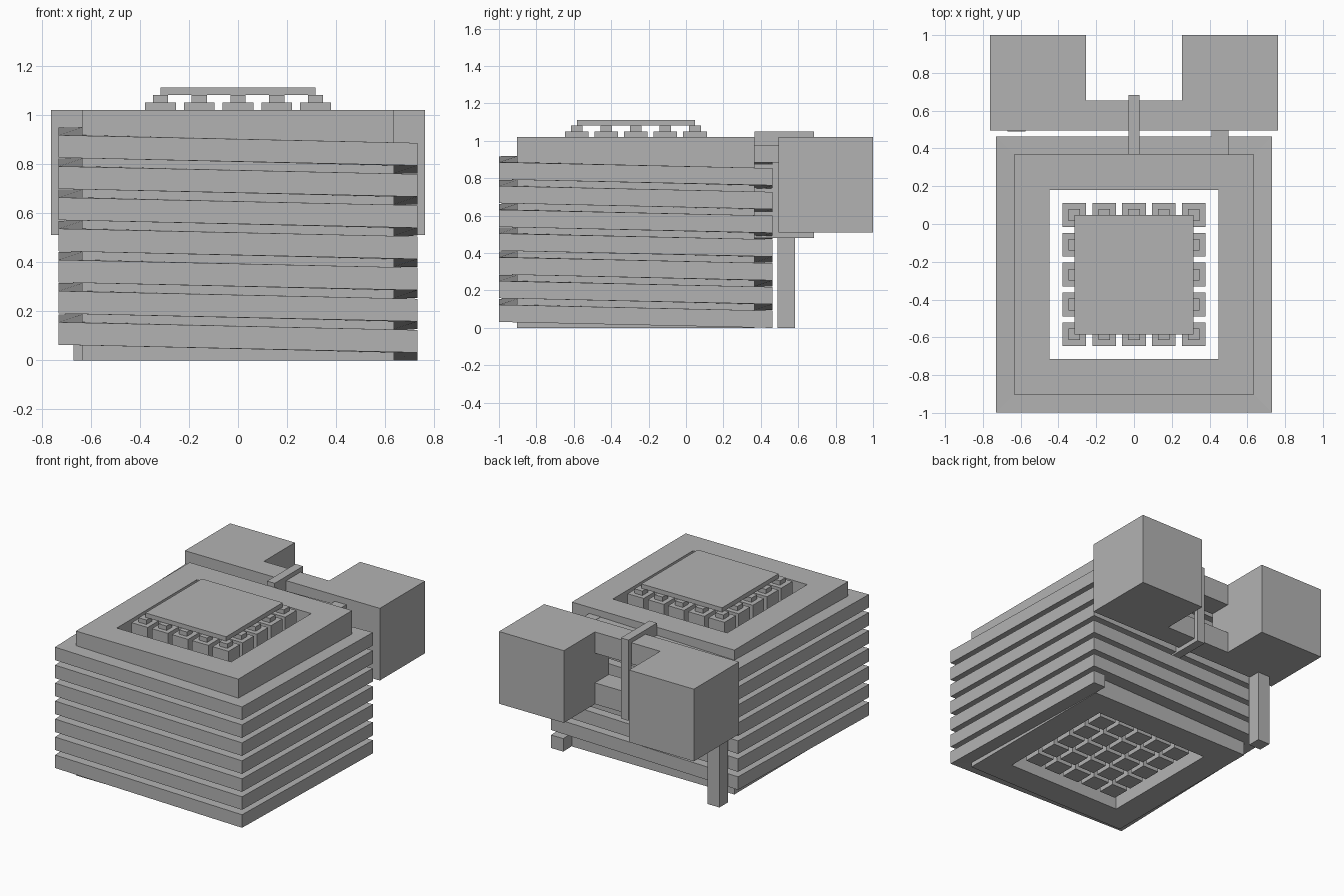
import bpy
import bmesh

cube = bpy.data.objects.get("Cube")
if cube:
    bpy.data.objects.remove(cube)

# One flat grey for every part
grey = bpy.data.materials.new("plain_grey")
grey.use_nodes = True
COLOUR = (0.45, 0.45, 0.45, 1)
grey.diffuse_color = COLOUR
grey.node_tree.nodes["Principled BSDF"].inputs["Base Color"].default_value = COLOUR


def finish(name, bm):
    bmesh.ops.recalc_face_normals(bm, faces=bm.faces)
    mesh = bpy.data.meshes.new(name)
    bm.to_mesh(mesh)
    bm.free()
    mesh.materials.append(grey)
    obj = bpy.data.objects.new(name, mesh)
    bpy.context.collection.objects.link(obj)
    return obj


def box(name, xs, ys, zs):
    bm = bmesh.new()
    bmesh.ops.create_cube(bm, size=1)
    for v in bm.verts:
        v.co = [r[0] if c < 0 else r[1] for c, r in zip(v.co, (xs, ys, zs))]
    return finish(name, bm)


def sweep(name, rings, closed=False):
    """Skin a list of four-point cross-sections."""
    bm = bmesh.new()
    loops = [[bm.verts.new(p) for p in ring] for ring in rings]
    pairs = list(zip(loops, loops[1:]))
    if closed:
        pairs.append((loops[-1], loops[0]))
    else:
        bm.faces.new(loops[0])
        bm.faces.new(loops[-1])
    for a, b in pairs:
        for i in range(4):
            j = (i + 1) % 4
            bm.faces.new((a[i], a[j], b[j], b[i]))
    return finish(name, bm)


def section(inner, outer, low, high):
    return [(*inner, low), (*outer, low), (*outer, high), (*inner, high)]


MID_Y = -0.268
CORNERS = [(1, 1), (1, -1), (-1, -1), (-1, 1)]


def corner(k, half):
    sx, sy = CORNERS[k % 4]
    return (sx * half, MID_Y + sy * half)


# Square tube that carries the winding
sweep("core_tube", [section(corner(k, 0.447), corner(k, 0.635), 0, 1.02)
                    for k in range(4)], closed=True)

# Square helical winding with mitred corners
TURNS, PITCH, WIRE, OUT = 7, 0.127, 0.092, 0.731
BACK = MID_Y + OUT
rings = [section((0.635, BACK), (OUT, BACK), 0, WIRE)]
for k in range(1, TURNS * 4):
    z = k * PITCH / 4
    rings.append(section(corner(k, 0.635), corner(k, OUT), z, z + WIRE))
z = TURNS * PITCH - 0.005
rings.append(section((0.5, MID_Y + 0.635), (0.5, BACK), z, z + WIRE))
sweep("winding", rings)
box("winding_lead", (0.41, 0.5), (0.367, 0.5), (z, z + WIRE))

# Grid of posts inside the tube, with caps and a cover plate
STEP = 0.158
for i in range(-2, 3):
    for j in range(-2, 3):
        x, y = i * STEP, MID_Y + j * STEP
        for name, h, zs in (("post", 0.063, (0.03, 1.05)),
                            ("post_cap", 0.031, (1.05, 1.081))):
            box(name, (x - h, x + h), (y - h, y + h), zs)
box("cover_plate", (-0.316, 0.316), (MID_Y - 0.316, MID_Y + 0.316), (1.081, 1.112))

# Rear blocks joined by two bars
for side, s in (("left", 1), ("right", -1)):
    box(side + "_block", sorted((s * 0.255, s * 0.762)), (0.495, 1.0), (0.51, 1.02))
for name, zs in (("upper_bar", (0.87, 1.02)), ("lower_bar", (0.51, 0.66))):
    box(name, (-0.255, 0.255), (0.495, 0.653), zs)

# Strap looped around the bars
for name, ys, zs in (("strap_top", (0.367, 0.684), (1.02, 1.05)),
                     ("strap_bottom", (0.367, 0.684), (0.48, 0.51)),
                     ("strap_rear", (0.653, 0.684), (0.51, 1.02)),
                     ("strap_front", (0.367, 0.495), (0.51, 1.02))):
    box(name, (-0.03, 0.03), ys, zs)

# Leg under the right block
box("block_leg", (-0.67, -0.575), (0.49, 0.583), (0, 0.51))
